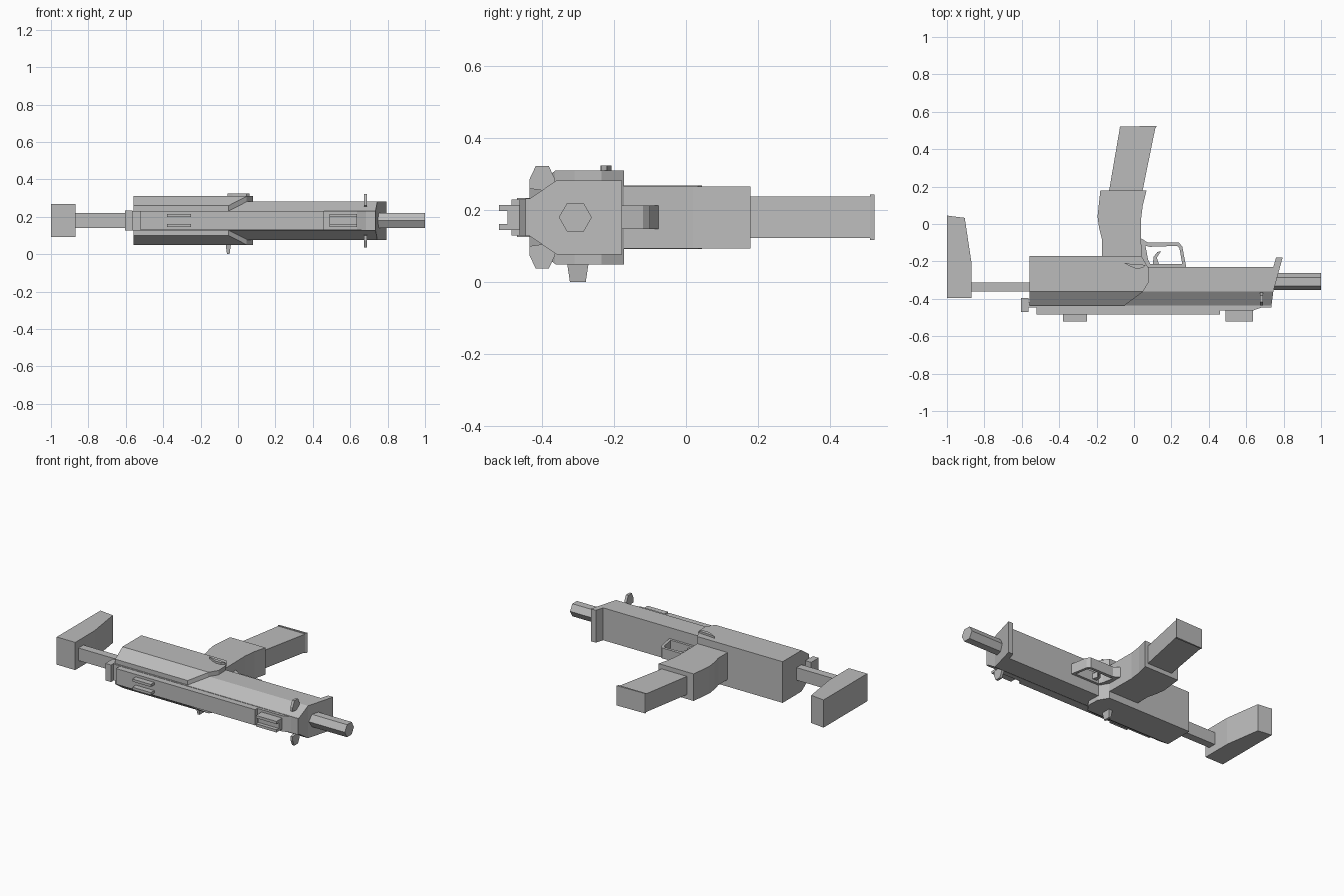
import bpy, bmesh, math
from mathutils import Vector

cube = bpy.data.objects.get("Cube")
if cube:
    bpy.data.objects.remove(cube, do_unlink=True)

ZC = 0.18  # height of the plane of symmetry

grey = bpy.data.materials.new("plain grey")
grey.use_nodes = True
COLOUR = (0.5, 0.5, 0.5, 1)
grey.diffuse_color = COLOUR
grey.node_tree.nodes["Principled BSDF"].inputs["Base Color"].default_value = COLOUR


def finish(name, bm):
    bmesh.ops.recalc_face_normals(bm, faces=bm.faces)
    me = bpy.data.meshes.new(name)
    bm.to_mesh(me)
    bm.free()
    me.materials.append(grey)
    ob = bpy.data.objects.new(name, me)
    bpy.context.collection.objects.link(ob)
    return ob


def prism(name, outline, lo, hi, axis="z", chamfer=None):
    """Extrude an outline along an axis: (x, y) for z, (y, z) for x.
    chamfer = (y1, half1, y2, half2) cuts both sloping edges."""
    bm = bmesh.new()
    put = (lambda a, b, c: (a, b, c)) if axis == "z" else (lambda a, b, c: (c, a, b))
    face = bm.faces.new([bm.verts.new(put(a, b, lo)) for a, b in outline])
    new = bmesh.ops.extrude_face_region(bm, geom=[face])["geom"]
    vec = Vector(put(0, 0, hi - lo))
    bmesh.ops.translate(bm, vec=vec, verts=[v for v in new if isinstance(v, bmesh.types.BMVert)])
    if chamfer:
        y1, h1, y2, h2 = chamfer
        for s in (1, -1):
            cut = bmesh.ops.bisect_plane(
                bm, geom=bm.verts[:] + bm.edges[:] + bm.faces[:], dist=1e-5,
                plane_co=(0, y1, ZC + s * h1), plane_no=(0, h2 - h1, s * (y1 - y2)), clear_outer=True)
            edges = [e for e in cut["geom_cut"] if isinstance(e, bmesh.types.BMEdge)]
            bmesh.ops.contextual_create(bm, geom=edges)
    return finish(name, bm)


def sym(name, outline, half, chamfer=None):
    return prism(name, outline, ZC - half, ZC + half, "z", chamfer)


def box(name, x0, x1, y0, y1, z0, z1):
    return prism(name, [(x0, y0), (x1, y0), (x1, y1), (x0, y1)], z0, z1)


# Receiver, with a slanted front lip
sym("front_receiver", [(-0.5, -0.437), (0.735, -0.437), (0.745, -0.36), (0.795, -0.178), (0.76, -0.178),
                       (0.745, -0.23), (-0.5, -0.23)], 0.103, (-0.36, 0.103, -0.432, 0.054))
sym("rear_receiver", [(-0.56, -0.435), (-0.05, -0.435), (0.045, -0.365), (0.08, -0.31), (0.077, -0.235),
                      (0.04, -0.172), (-0.56, -0.172)], 0.131, (-0.362, 0.131, -0.435, 0.08))

# Barrel
prism("barrel", [(-0.308 + 0.046 * math.cos(math.radians(60 * i)), ZC + 0.046 * math.sin(math.radians(60 * i)))
                 for i in range(6)], 0.7, 1.0, "x")

# Rail on the sighting side
box("rail_base", -0.57, 0.735, -0.446, -0.42, ZC - 0.052, ZC + 0.052)
sym("rail", [(-0.52, -0.485), (0.46, -0.485), (0.46, -0.463), (0.635, -0.463), (0.69, -0.444), (-0.52, -0.444)], 0.05)
box("rear_bracket", -0.605, -0.565, -0.47, -0.395, ZC - 0.054, ZC + 0.054)

# Front sight block with a notch, and a pair of rear rails
sight = [(-0.45, ZC - 0.035), (-0.52, ZC - 0.035), (-0.52, ZC - 0.018), (-0.497, ZC - 0.018),
         (-0.497, ZC + 0.018), (-0.52, ZC + 0.018), (-0.52, ZC + 0.035), (-0.45, ZC + 0.035)]
prism("front_sight", sight, 0.49, 0.635, "x")
for s, side in ((1, "left"), (-1, "right")):
    c = ZC + s * 0.026
    box("rear_sight_rail_" + side, -0.38, -0.25, -0.52, -0.47, c - 0.008, c + 0.008)
    # Thin ears near the muzzle
    ear = [(-0.435, 0.08), (-0.435, 0.107), (-0.418, 0.143), (-0.382, 0.143), (-0.365, 0.107), (-0.365, 0.07)]
    prism("muzzle_ear_" + side, [(y, ZC + s * h) for y, h in ear], 0.674, 0.69, "x")

# Stock
box("stock_rod", -0.9, -0.55, -0.362, -0.312, ZC - 0.04, ZC + 0.04)
sym("butt", [(-1, -0.395), (-0.87, -0.395), (-0.87, -0.2), (-0.905, 0.033), (-1, 0.045)], 0.088)

# Grip and magazine
sym("grip", [(-0.172, -0.2), (0.04, -0.2), (0.037, 0.02), (0.047, 0.1), (0.067, 0.18), (-0.18, 0.18),
             (-0.195, 0.04), (-0.187, -0.02), (-0.172, -0.08)], 0.086)
sym("magazine", [(-0.138, 0.15), (0.04, 0.15), (0.115, 0.518), (-0.075, 0.518)], 0.058)
sym("magazine_floor", [(-0.078, 0.512), (0.115, 0.512), (0.122, 0.525), (-0.075, 0.52)], 0.063)

# Trigger guard as a bent strip between an outer and an inner line
outer = [(0.03, -0.072), (0.075, -0.1), (0.24, -0.1), (0.258, -0.12), (0.28, -0.235)]
inner = [(0.03, -0.11), (0.085, -0.122), (0.23, -0.117), (0.243, -0.13), (0.262, -0.235)]
sym("trigger_guard", outer + inner[::-1], 0.033)
sym("guard_root", [(0.03, -0.24), (0.1, -0.24), (0.075, -0.19), (0.06, -0.11), (0.03, -0.1)], 0.033)
sym("guard_base", [(0.05, -0.24), (0.27, -0.24), (0.265, -0.215), (0.05, -0.215)], 0.033)
sym("trigger", [(0.1, -0.22), (0.135, -0.22), (0.122, -0.18), (0.145, -0.145), (0.125, -0.15), (0.105, -0.175)], 0.018)

# Selector lever on one flank, tapered catch on the other
prism("selector_lever", [(-0.055, -0.207), (-0.03, -0.222), (0.01, -0.238), (0.045, -0.236), (0.062, -0.22),
                         (0.03, -0.215), (-0.02, -0.213)], 0.3, 0.324)
bm = bmesh.new()
bmesh.ops.create_cube(bm, size=1)
for v in bm.verts:
    top = v.co.z > 0
    v.co = Vector((-0.052 + v.co.x * (0.03 if top else 0.014), -0.301 + v.co.y * (0.062 if top else 0.044),
                   0.06 if top else 0.0))
finish("side_catch", bm)
